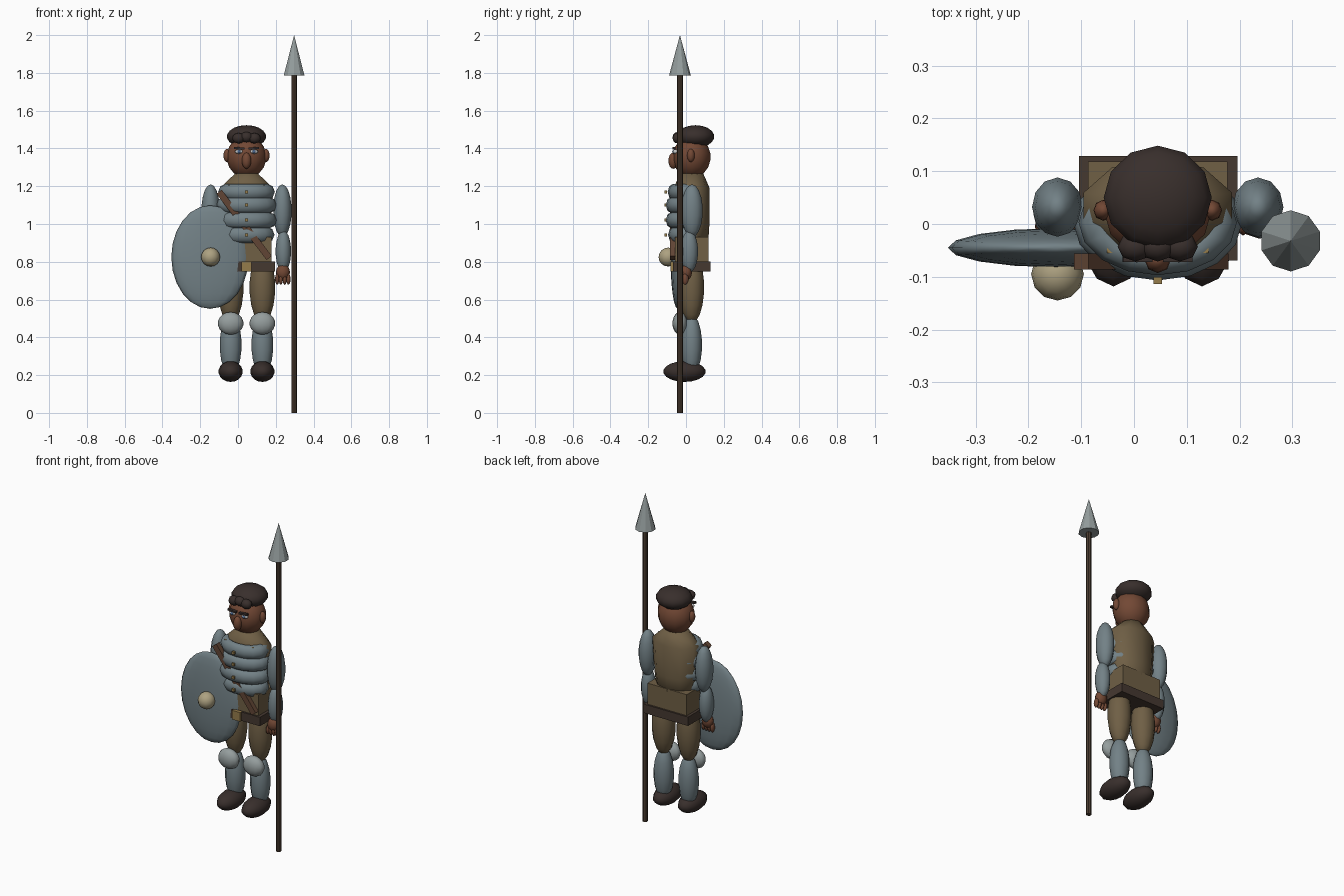
import bpy, bmesh, math
from mathutils import Matrix, Vector

if "Cube" in bpy.data.objects:
    bpy.data.objects.remove(bpy.data.objects["Cube"])

CX = 0.045  # the body's centre line


def colour(name, r, g, b):
    m = bpy.data.materials.new(name)
    m.diffuse_color = (r, g, b, 1)
    m.use_nodes = True
    m.node_tree.nodes["Principled BSDF"].inputs["Base Color"].default_value = m.diffuse_color
    return m


skin = colour("skin", .17, .065, .035)
dark = colour("dark_brown", .04, .028, .025)
steel = colour("steel", .17, .22, .24)
plate = colour("light_steel", .30, .34, .34)
cloth = colour("cloth", .16, .115, .06)
leather = colour("leather", .06, .04, .03)
strap_c = colour("strap_leather", .12, .06, .035)
wood = colour("wood", .07, .045, .03)
brass = colour("brass", .42, .36, .22)
gold = colour("gold", .30, .20, .07)
white = colour("eye_white", .75, .75, .75)
blue = colour("iris", .08, .15, .30)


def finish(name, bm, mat, smooth):
    bmesh.ops.recalc_face_normals(bm, faces=bm.faces)
    me = bpy.data.meshes.new(name)
    bm.to_mesh(me)
    bm.free()
    me.materials.append(mat)
    for p in me.polygons:
        p.use_smooth = smooth
    ob = bpy.data.objects.new(name, me)
    bpy.context.collection.objects.link(ob)
    return ob


def place(loc, size, rot=0):
    return (Matrix.Translation(loc) @ Matrix.Rotation(rot, 4, 'Y')
            @ Matrix.Diagonal((*size, 1)))


def ball(name, loc, radii, mat, seg=12, rings=9, rot=0):
    bm = bmesh.new()
    bmesh.ops.create_uvsphere(bm, u_segments=seg, v_segments=rings, radius=1,
                              matrix=place(loc, radii, rot))
    return finish(name, bm, mat, True)


def box(name, loc, size, mat, rot=0):
    bm = bmesh.new()
    bmesh.ops.create_cube(bm, size=1, matrix=place(loc, size, rot))
    return finish(name, bm, mat, False)


def cone(name, loc, r1, r2, z0, z1, mat, seg=10):
    bm = bmesh.new()
    bmesh.ops.create_cone(bm, cap_ends=True, segments=seg, radius1=r1, radius2=r2,
                          depth=z1 - z0,
                          matrix=Matrix.Translation((*loc, (z0 + z1) / 2)))
    return finish(name, bm, mat, False)


def rings_mesh(name, rows, n, mat, closed=False):
    """Skin elliptical rings given as (z, rx, ry, y)."""
    bm = bmesh.new()
    loops = [[bm.verts.new((CX + rx * math.sin(2 * math.pi * i / n),
                            y + ry * math.cos(2 * math.pi * i / n), z))
              for i in range(n)] for z, rx, ry, y in rows]
    pairs = list(zip(loops, loops[1:]))
    if closed:
        pairs.append((loops[-1], loops[0]))
    for a, b in pairs:
        for i in range(n):
            j = (i + 1) % n
            bm.faces.new((a[i], a[j], b[j], b[i]))
    if not closed:
        bm.faces.new(loops[0])
        bm.faces.new(loops[-1])
    return finish(name, bm, mat, True)


# Tunic
rings_mesh("tunic", [(.86, .115, .085, .03), (1.0, .135, .094, .03),
                     (1.19, .148, .095, .03), (1.225, .11, .08, .03),
                     (1.27, .06, .06, .03)], 10, cloth)
box("tunic_skirt", (CX, .03, .855), (.265, .176, .15), cloth)
box("belt", (CX + .001, .03, .775), (.3, .198, .054), leather)
box("buckle", (CX, -.072, .775), (.055, .02, .055), gold)

# Banded breastplate
for z, rx in [(1.17, .15), (1.10, .16), (1.02, .16), (.943, .148)]:
    minor = [(z + .043 * math.sin(a), rx - .04 + .04 * math.cos(a),
              (rx - .05) - .03 + .03 * math.cos(a), .003)
             for a in [2 * math.pi * k / 8 for k in range(8)]]
    rings_mesh("breastplate_band", minor, 16, steel, closed=True)
    box("band_rivet", (CX, -.107, z), (.016, .014, .016), gold)
for s in (-1, 1):
    box("shoulder_rivet", (CX + s * .087, -.046, 1.198), (.018, .018, .018), gold)

# Diagonal strap
a, b = Vector((-.1, -.062, 1.17)), Vector((.165, -.08, .82))
d = b - a
box("strap", (a + b) / 2, (.035, .03, d.length), strap_c, math.atan2(d.x, d.z))

# Head
ball("head", (CX, .03, 1.355), (.105, .1, .112), skin)
ball("nose", (CX, -.068, 1.335), (.025, .025, .043), skin, 8, 8)
ball("hair", (CX, .05, 1.463), (.104, .1, .06), dark)
for i in (-1, 0, 1):
    ball("hair_curl", (CX + i * .042, -.043, 1.46 - .006 * abs(i)),
         (.034, .028, .028), dark, 8, 6)

# Mirrored body parts
for s in (-1, 1):
    ball("ear", (CX + s * .103, .026, 1.363), (.019, .02, .035), skin, 8, 8)
    ball("eye", (CX + s * .04, -.056, 1.383), (.022, .014, .012), white, 8, 6)
    ball("iris", (CX + s * .04, -.066, 1.383), (.009, .007, .009), blue, 8, 6)
    box("eyebrow", (CX + s * .038, -.064, 1.401), (.056, .016, .011), dark, s * -.08)

    ball("upper_arm", (CX + s * .19, .032, 1.07), (.049, .057, .14), steel)
    ball("forearm", (CX + s * .195, .018, .855), (.041, .046, .112), steel)
    ball("hand", (CX + s * .193, .002, .745), (.037, .03, .042), skin, 8, 8)
    for k in range(4):
        ball("finger", (CX + s * (.162 + .02 * k), -.004, .708),
             (.011, .018, .03), skin, 8, 6)

    ball("thigh", (CX + s * .084, .03, .665), (.068, .066, .19), cloth)
    ball("shin_guard", (CX + s * .084, .03, .36), (.058, .055, .16), steel)
    ball("knee_guard", (CX + s * .084, -.032, .474), (.068, .04, .06), plate)
    ball("shoe", (CX + s * .084, -.008, .219), (.064, .112, .055), dark)

# Shield
ball("shield", (-.148, -.045, .825), (.205, .037, .274), steel, 16, 12)
ball("shield_boss", (-.145, -.095, .825), (.05, .05, .05), brass, 12, 8)

# Spear
cone("spear_shaft", (.297, -.032), .015, .015, 0, 1.79, wood, 8)
cone("spear_head", (.297, -.032), .058, 0, 1.785, 2.0, plate, 10)
